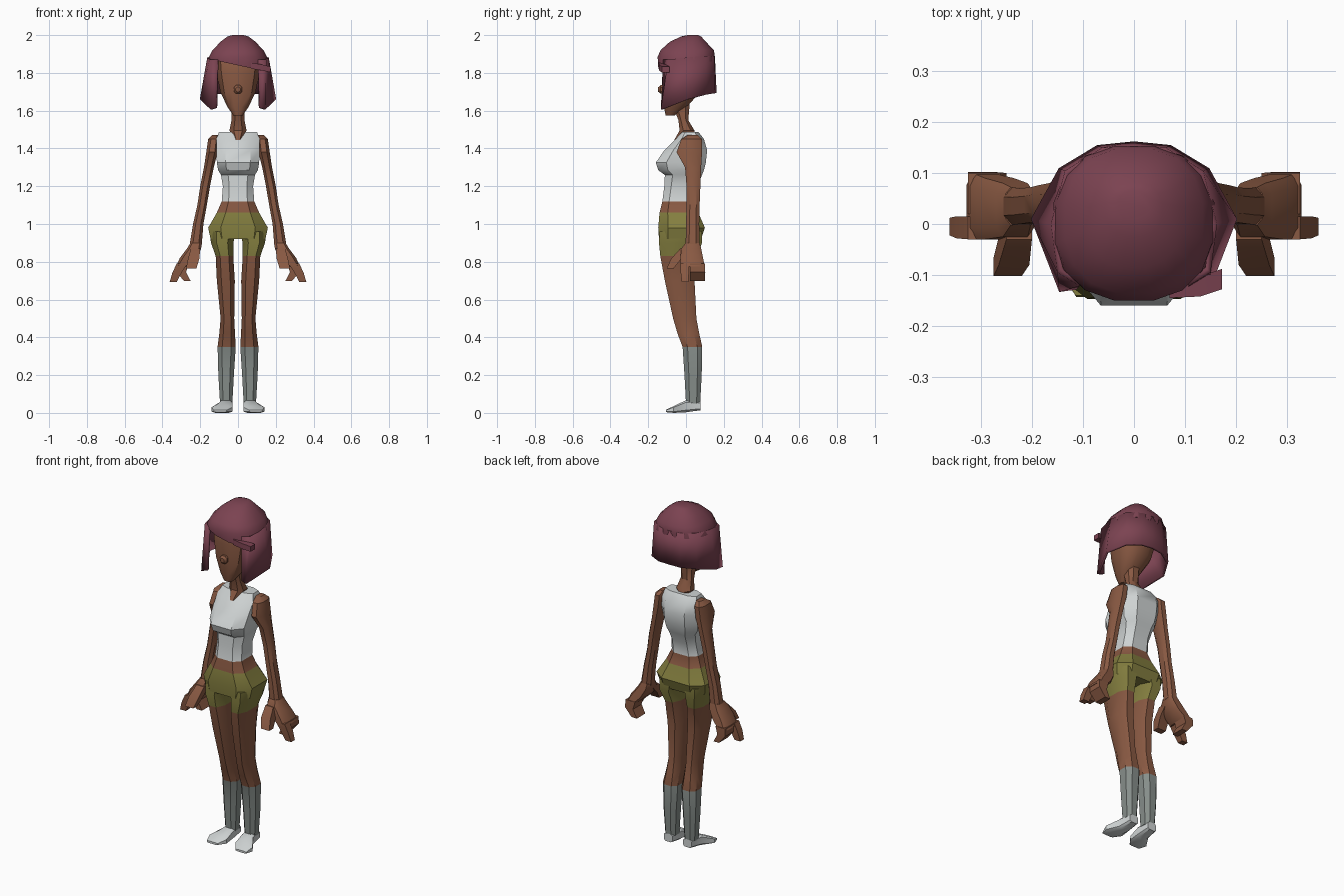
import bpy, bmesh, math

if "Cube" in bpy.data.objects:
    bpy.data.objects.remove(bpy.data.objects["Cube"], do_unlink=True)


def material(name, red, green, blue):
    mat = bpy.data.materials.new(name)
    mat.use_nodes = True
    colour = (red, green, blue, 1)
    mat.diffuse_color = colour
    mat.node_tree.nodes["Principled BSDF"].inputs["Base Color"].default_value = colour
    return mat


skin = material("brown skin", .25, .1, .055)
hair = material("plum hair", .2, .056, .083)
olive = material("olive cloth", .23, .21, .05)
white = material("pale cloth", .62, .65, .65)
grey = material("grey sock", .24, .27, .255)


def finish(name, bm, mats, cuts=(), mirrored=False, thickness=0, angle=35):
    """Make the object; each cut height moves faces above it to the next material."""
    bmesh.ops.recalc_face_normals(bm, faces=bm.faces)
    for face in bm.faces:
        height = face.calc_center_median().z
        face.material_index = sum(height > cut for cut in cuts)
    mesh = bpy.data.meshes.new(name)
    bm.to_mesh(mesh)
    bm.free()
    obj = bpy.data.objects.new(name, mesh)
    bpy.context.collection.objects.link(obj)
    for mat in mats:
        mesh.materials.append(mat)
    bpy.ops.object.select_all(action='DESELECT')
    obj.select_set(True)
    bpy.context.view_layer.objects.active = obj
    bpy.ops.object.shade_smooth_by_angle(angle=math.radians(angle))
    if thickness:
        shell = obj.modifiers.new("Thickness", 'SOLIDIFY')
        shell.thickness = thickness
        shell.offset = 0
    if mirrored:
        obj.modifiers.new("Mirror", 'MIRROR').use_axis[0] = True
    return obj


def bridge(bm, rings, closed=True):
    """Join neighbouring vertex rings with quads."""
    for low, high in zip(rings, rings[1:]):
        count = len(low)
        for i in range(count if closed else count - 1):
            j = (i + 1) % count
            bm.faces.new((low[i], low[j], high[j], high[i]))


def loft(name, rows, mats, sides=8, power=.8, along_y=False, adjust=None, **options):
    """Skin sections given as (station, x min, x max, cross min, cross max)."""
    bm = bmesh.new()
    angles = [(i + .5) * math.tau / sides for i in range(sides)]
    unit = [(math.copysign(abs(math.cos(a)) ** power, math.cos(a)),
             math.copysign(abs(math.sin(a)) ** power, math.sin(a))) for a in angles]
    largest = max(u for u, v in unit)
    rings = []
    for station, x0, x1, c0, c1 in rows:
        ring = []
        for u, v in unit:
            x = (x0 + x1) / 2 + (x1 - x0) / 2 * u / largest
            c = (c0 + c1) / 2 + (c1 - c0) / 2 * v / largest
            ring.append(bm.verts.new((x, station, c) if along_y else (x, c, station)))
        rings.append(ring)
    bridge(bm, rings)
    bm.faces.new(rings[0])
    bm.faces.new(rings[-1])
    if adjust:
        adjust(rings)
    return finish(name, bm, mats, **options)


def centred(rows):
    """Expand (height, half width, front, back) to full section rows."""
    return [(z, -w, w, front, back) for z, w, front, back in rows]


# Torso: shorts, bare waist and top
loft("torso", centred([
    (.92, .145, -.143, .08), (.98, .158, -.147, .1), (1.06, .112, -.14, .065),
    (1.12, .086, -.125, .045), (1.2, .08, -.115, .06), (1.26, .09, -.112, .085),
    (1.285, .105, -.147, .095), (1.325, .112, -.16, .105), (1.39, .115, -.115, .112),
    (1.45, .115, -.055, .095), (1.488, .1, -.02, .065)]),
    [olive, skin, white], power=.62, cuts=(1.06, 1.12))

# Neck and head
loft("neck", centred([
    (1.445, .02, -.062, .05), (1.495, .045, -.034, .045),
    (1.55, .034, -.04, .012), (1.64, .036, -.075, .02)]), [skin])
loft("head", centred([
    (1.575, .025, -.108, -.06), (1.62, .056, -.117, .005), (1.7, .094, -.122, .075),
    (1.8, .113, -.122, .105), (1.88, .12, -.115, .105), (1.93, .09, -.08, .08)]),
    [skin], sides=12)
loft("nose", [(-.147, -.012, .012, 1.7, 1.724), (-.135, -.022, .022, 1.69, 1.735),
              (-.11, -.02, .02, 1.69, 1.735)], [skin], along_y=True)

# Legs with socks and shorts legs
loft("legs", [
    (.05, .03, .095, 0, .075), (.2, .022, .104, -.008, .083), (.35, .012, .108, -.018, .086),
    (.42, .016, .099, -.045, .07), (.5, .02, .092, -.068, .055), (.7, .017, .112, -.112, .045),
    (.83, .025, .118, -.136, .06), (.9, .025, .143, -.143, .085), (.96, .01, .15, -.14, .085)],
    [grey, skin, olive], cuts=(.35, .83), mirrored=True)
loft("feet", [
    (.076, .035, .09, .014, .06), (-.002, .03, .1, .003, .066),
    (-.065, .03, .14, 0, .036), (-.107, .06, .128, .004, .016)],
    [white], sides=8, power=.5, along_y=True, mirrored=True)

# Arms and hands
loft("arms", [
    (1.472, .1, .135, .01, .06), (1.45, .1, .158, -.025, .085), (1.38, .108, .168, -.05, .085),
    (1.3, .128, .18, -.005, .08), (1.2, .148, .2, .003, .076), (1.1, .165, .215, .003, .072),
    (1, .183, .238, 0, .07), (.89, .192, .256, -.002, .072)], [skin], mirrored=True)
loft("palms", [
    (.9, .192, .252, -.002, .072), (.87, .195, .27, -.025, .08),
    (.82, .22, .308, -.03, .09), (.775, .268, .328, -.03, .1)],
    [skin], power=.5, mirrored=True)
loft("curled_fingers", [
    (.79, .262, .325, .02, .1), (.745, .275, .325, .02, .102), (.697, .25, .285, .022, .1)],
    [skin], sides=4, mirrored=True)
loft("index_fingers", [
    (.79, .268, .325, -.03, .015), (.74, .3, .348, -.028, .015), (.692, .325, .362, -.022, .012)],
    [skin], sides=4, mirrored=True)
loft("thumbs", [
    (.87, .2, .25, -.03, .03), (.815, .205, .265, -.08, -.025), (.765, .22, .275, -.102, -.065)],
    [skin], sides=4, mirrored=True)


# Hair crown with a slanted fringe edge
def slant_fringe(rings):
    for vert in rings[0]:
        if vert.co.y < -.04:
            vert.co.z = min(1.87, max(1.82, 1.84 - .22 * vert.co.x))


loft("hair_crown", centred([
    (1.86, .158, -.148, .153), (1.885, .153, -.15, .153), (1.92, .135, -.135, .148),
    (1.965, .092, -.085, .105), (1.993, .055, -.025, .08), (2, .03, .01, .065)]),
    [hair], sides=16, power=.85, adjust=slant_fringe)

# Flared hair curtain, open at the face: right half outline, then reflected
top_edge = [(.105, -.115, 1.87), (.145, -.09, 1.87), (.156, .0, 1.88),
            (.13, .1, 1.89), (.06, .143, 1.89), (0, .146, 1.89)]
hem = [(.112, -.122, 1.615), (.142, -.128, 1.607), (.195, .01, 1.66),
       (.142, .105, 1.685), (.07, .148, 1.692), (0, .155, 1.695)]
bm = bmesh.new()
edges = []
for half in (hem, top_edge):
    outline = half + [(-x, y, z) for x, y, z in reversed(half[:-1])]
    edges.append([bm.verts.new(point) for point in outline])
bridge(bm, edges, closed=False)
finish("hair_curtain", bm, [hair], thickness=.014)

# Swept tuft at the end of the fringe
bm = bmesh.new()
sections = [(.07, -.125, 1.838, .016), (.13, -.122, 1.828, .016), (.172, -.108, 1.818, .015)]
rings = [[bm.verts.new((x, y + a * .02, z + b * r))
          for a, b in ((-1, -1), (1, -1), (1, 1), (-1, 1))] for x, y, z, r in sections]
bridge(bm, rings)
bm.faces.new(rings[0])
bm.faces.new(rings[-1])
finish("hair_tuft", bm, [hair])
